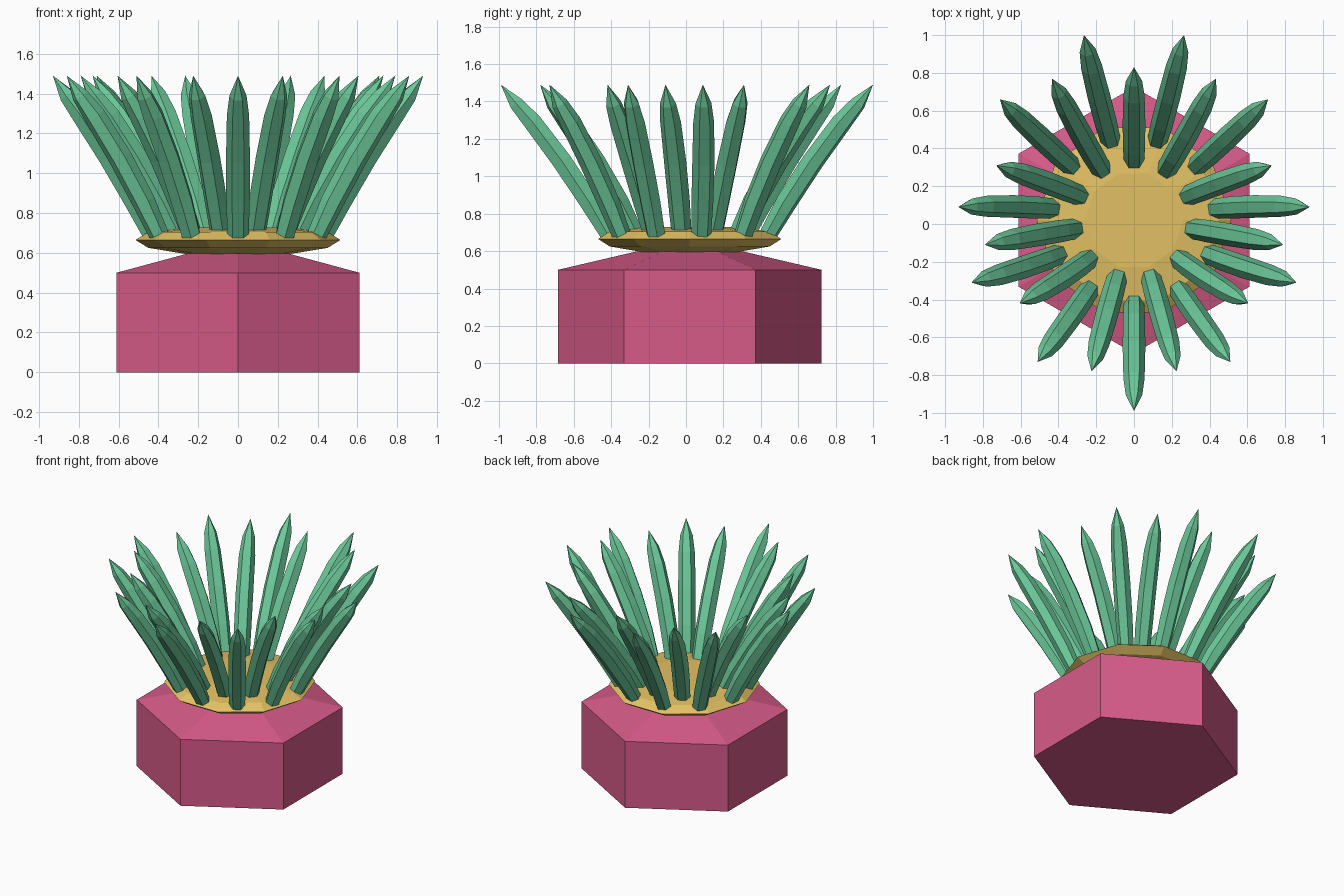
import bpy, bmesh, math
from mathutils import Vector

if "Cube" in bpy.data.objects:
    bpy.data.objects.remove(bpy.data.objects["Cube"])

CY = 0.02  # shared centre line of the plant in y


def material(name, rgb):
    m = bpy.data.materials.new(name)
    m.diffuse_color = (*rgb, 1)
    m.use_nodes = True
    m.node_tree.nodes["Principled BSDF"].inputs["Base Color"].default_value = m.diffuse_color
    return m


PINK = material("pink_glaze", (0.68, 0.105, 0.25))
GREEN = material("leaf_green", (0.15, 0.58, 0.325))
GOLD = material("sand_gold", (0.76, 0.53, 0.125))


def loft(name, rings, mat, tip=None):
    """Join rings of points with flat faces; close the ends with caps or a tip."""
    bm = bmesh.new()
    rows = [[bm.verts.new(p) for p in ring] for ring in rings]
    n = len(rows[0])
    for a, b in zip(rows, rows[1:]):
        for i in range(n):
            j = (i + 1) % n
            bm.faces.new((a[i], a[j], b[j], b[i]))
    bm.faces.new(rows[0])
    if tip is None:
        bm.faces.new(rows[-1])
    else:
        t = bm.verts.new(tip)
        for i in range(n):
            bm.faces.new((rows[-1][i], rows[-1][(i + 1) % n], t))
    bmesh.ops.recalc_face_normals(bm, faces=bm.faces)
    me = bpy.data.meshes.new(name)
    bm.to_mesh(me)
    bm.free()
    me.materials.append(mat)
    ob = bpy.data.objects.new(name, me)
    bpy.context.collection.objects.link(ob)
    return ob


def lathe(name, profile, sides, start, mat):
    rings = [[(r * math.cos(start + 2 * math.pi * i / sides),
               CY + r * math.sin(start + 2 * math.pi * i / sides), z)
              for i in range(sides)] for r, z in profile]
    return loft(name, rings, mat)


# Six-sided pot with sloping shoulders
lathe("pot", [(0.705, 0), (0.705, 0.5), (0.29, 0.597)], 6, math.pi / 2, PINK)

# Flattened soil cushion
lathe("soil", [(0.26, 0.594), (0.45, 0.625), (0.515, 0.665),
               (0.45, 0.705), (0.26, 0.728)], 10, 0, GOLD)

# Leaf path: outward fraction, height, radius
PATH = [(0, 0.665, 0.053), (0.19, 0.86, 0.059), (0.44, 1.08, 0.06),
        (0.71, 1.29, 0.056), (0.86, 1.39, 0.043), (1, 1.49, 0)]


def leaf(name, base_r, base_deg, tip_x, tip_y):
    """Six-sided curved blade leaning out from the soil to the given tip."""
    a0 = math.radians(base_deg)
    a1, r1 = math.atan2(tip_y - CY, tip_x), math.hypot(tip_x, tip_y - CY)
    pts = []
    for f, z, _ in PATH:
        a = a0 + (a1 - a0) * f
        r = base_r + (r1 - base_r) * f
        pts.append(Vector((r * math.cos(a), CY + r * math.sin(a), z)))
    side = Vector((-math.sin(a0), math.cos(a0), 0))
    rings = []
    for k, p in enumerate(pts[:-1]):
        tan = (pts[k + 1] - pts[max(k - 1, 0)]).normalized()
        if k == 0:
            tan = Vector((0, 0, 1))
        out = side.cross(tan).normalized()
        s = tan.cross(out)
        rad = PATH[k][2]
        rings.append([p + rad * (math.cos(i * math.pi / 3) * s + math.sin(i * math.pi / 3) * out)
                      for i in range(6)])
    loft(name, rings, GREEN, pts[-1])


# Outer (long) and inner (short) rows: tips on the right half, mirrored to the left
STEP = 360 / 11
OUTER = [(0, -0.99), (0.51, -0.73), (0.86, -0.31), (0.93, 0.09), (0.71, 0.66), (0.265, 1.0)]
INNER = [(0, 0.83), (0.435, 0.77), (0.73, 0.31), (0.79, -0.11), (0.605, -0.42), (0.225, -0.78)]
for row, tips, base_r, first, turn in (("outer", OUTER, 0.425, -90, STEP),
                                       ("inner", INNER, 0.295, 90, -STEP)):
    for k, (x, y) in enumerate(tips):
        deg = first + k * turn
        leaf(f"{row}_leaf_right_{k}", base_r, deg, x, y)
        if k:
            # keep the mirrored angle in the same branch as atan2
            m = 180 - deg
            leaf(f"{row}_leaf_left_{k}", base_r, m - 360 if y < CY else m, -x, y)
